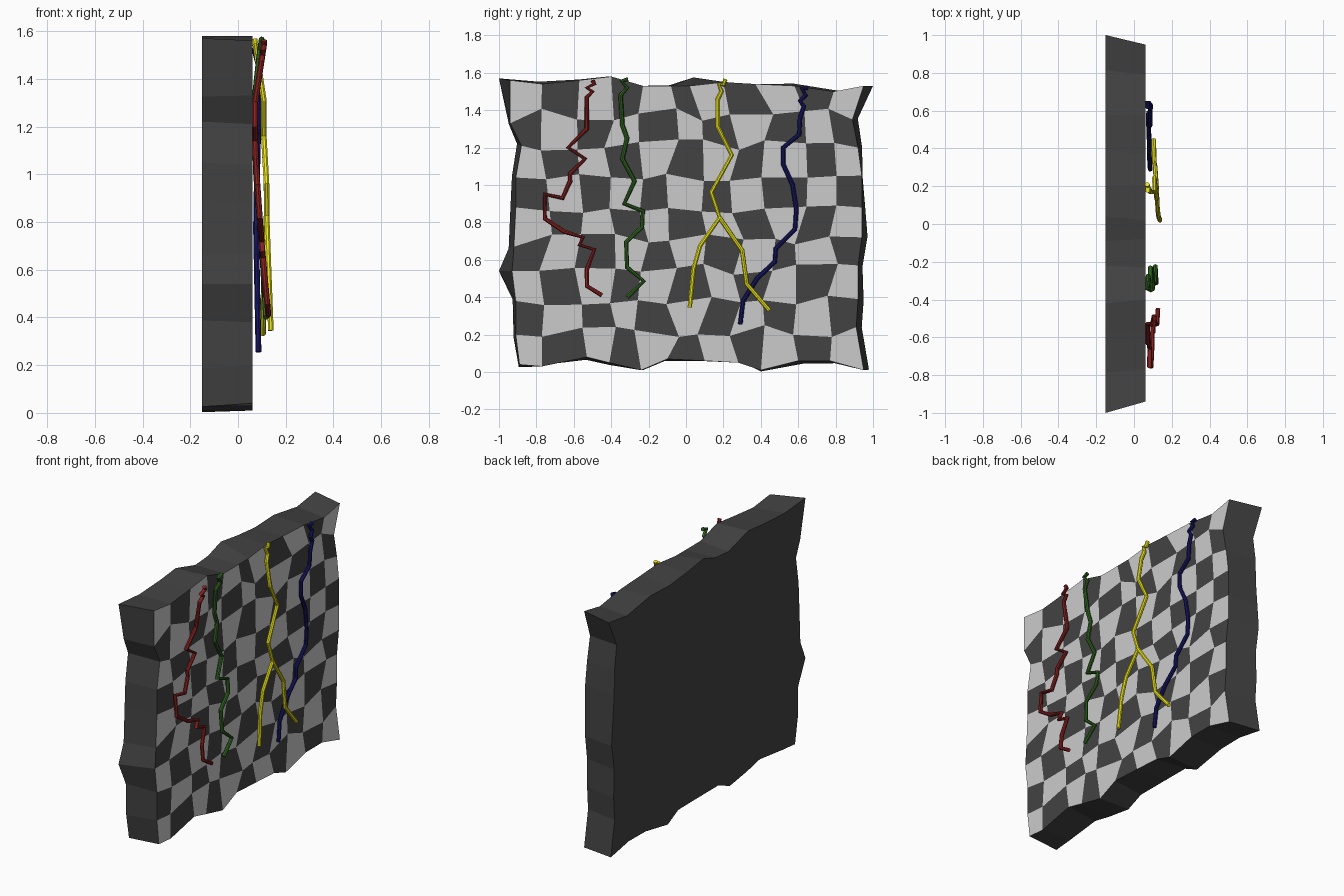
import bpy, bmesh, random

if "Cube" in bpy.data.objects:
    bpy.data.objects.remove(bpy.data.objects["Cube"])
random.seed(4)


def material(name, rgb):
    m = bpy.data.materials.new(name)
    m.diffuse_color = (*rgb, 1)
    m.use_nodes = True
    m.node_tree.nodes["Principled BSDF"].inputs["Base Color"].default_value = m.diffuse_color
    return m


# Wall slab: 11 x 9 wobbly checker tiles on the +x face
COLS, ROWS = 11, 9
X_FACE, X_BACK = 0.06, -0.15
bottom = [(-.89, .04), (-.77, .03), (-.53, .08), (-.41, .05), (-.24, .01), (-.10, .07),
          (.10, .06), (.28, .05), (.40, .01), (.60, .06), (.77, .06), (.95, .01)]
top = [(-.94, 1.56), (-.77, 1.54), (-.57, 1.56), (-.40, 1.58), (-.23, 1.53), (-.08, 1.53),
       (.02, 1.53), (.20, 1.55), (.37, 1.54), (.58, 1.53), (.79, 1.50), (.95, 1.53)]
left = [(-.91, .20), (-.91, .38), (-.93, .54), (-.92, .67),
        (-.91, .88), (-.91, 1.04), (-.88, 1.21), (-.94, 1.33)]
right = [(.91, .24), (.92, .39), (.92, .57), (.94, .72),
         (.94, .88), (.94, 1.05), (.92, 1.20), (.89, 1.35)]


def grid_point(c, r):
    if r == 0:
        return bottom[c]
    if r == ROWS:
        return top[c]
    if c == 0:
        return left[r - 1]
    if c == COLS:
        return right[r - 1]
    return (-.92 + .17 * c + random.uniform(-.04, .04),
            .05 + .166 * r + random.uniform(-.035, .035))


bm = bmesh.new()
v = {}
for c in range(COLS + 1):
    for r in range(ROWS + 1):
        y, z = grid_point(c, r)
        v[c, r] = bm.verts.new((X_FACE, y, z))
for c in range(COLS):
    for r in range(ROWS):
        f = bm.faces.new((v[c, r], v[c + 1, r], v[c + 1, r + 1], v[c, r + 1]))
        f.material_index = (c + r) % 2

# Slab sides and flat back, following the tile border
rim = ([v[c, 0] for c in range(COLS)] + [v[COLS, r] for r in range(ROWS)]
       + [v[c, ROWS] for c in range(COLS, 0, -1)] + [v[0, r] for r in range(ROWS, 0, -1)])
back = []
for p in rim:
    y = p.co.y * 1.02 + random.uniform(-.015, .015)
    z = .79 + (p.co.z - .79) * 1.005 + random.uniform(-.012, .012)
    back.append(bm.verts.new((X_BACK, max(-.98, min(.98, y)), max(.003, min(1.58, z)))))
# Known far corners of the back outline
for corner, y, z in ((v[0, 3], -1, .54), (v[0, ROWS], -1, 1.57),
                     (v[COLS, ROWS], 1, 1.53), (v[6, ROWS], .04, 1.575)):
    back[rim.index(corner)].co = (X_BACK, y, z)
for i in range(len(rim)):
    k = (i + 1) % len(rim)
    bm.faces.new((rim[k], rim[i], back[i], back[k])).material_index = 1
bm.faces.new(back[::-1]).material_index = 1
bmesh.ops.recalc_face_normals(bm, faces=bm.faces)
mesh = bpy.data.meshes.new("checker_wall")
bm.to_mesh(mesh)
bm.free()
wall = bpy.data.objects.new("checker_wall", mesh)
bpy.context.collection.objects.link(wall)
mesh.materials.append(material("light_tile", (.8, .8, .8)))
mesh.materials.append(material("dark_tile", (.055, .055, .055)))


# Hanging cords: (y, z) paths; depth is a profile of (z, x) from top down
def depth_at(profile, z):
    if z >= profile[0][0]:
        return profile[0][1]
    for (z1, x1), (z0, x0) in zip(profile, profile[1:]):
        if z >= z0:
            return x0 + (x1 - x0) * (z - z0) / (z1 - z0)
    return profile[-1][1]


def cord(name, mat, path, profile):
    cu = bpy.data.curves.new(name, 'CURVE')
    cu.dimensions = '3D'
    cu.bevel_depth = .0125
    cu.bevel_resolution = 2
    cu.use_fill_caps = True
    sp = cu.splines.new('POLY')
    sp.points.add(len(path) - 1)
    for p, (y, z) in zip(sp.points, path):
        p.co = (depth_at(profile, z), y, z, 1)
    sp.use_smooth = False
    cu.materials.append(mat)
    bpy.context.collection.objects.link(bpy.data.objects.new(name, cu))


cord("red_cord", material("red", (.25, .015, .015)),
     [(-.50, 1.56), (-.49, 1.54), (-.53, 1.52), (-.50, 1.50), (-.53, 1.47), (-.53, 1.30),
      (-.63, 1.20), (-.54, 1.14), (-.62, 1.06), (-.62, 1.02), (-.66, .93), (-.755, .95),
      (-.755, .82), (-.65, .75), (-.55, .72), (-.57, .68), (-.49, .655), (-.53, .55),
      (-.53, .46), (-.45, .41)],
     [(1.55, .11), (1.3, .072), (1.1, .072), (.9, .085), (.7, .10), (.4, .128)])

cord("green_cord", material("green", (.03, .13, .015)),
     [(-.31, 1.565), (-.345, 1.555), (-.315, 1.52), (-.35, 1.48), (-.34, 1.32), (-.315, 1.25),
      (-.34, 1.14), (-.275, 1.02), (-.33, .90), (-.23, .86), (-.235, .775), (-.32, .695),
      (-.315, .56), (-.225, .485), (-.315, .40)],
     [(1.57, .10), (1.35, .07), (1.0, .075), (.7, .10), (.4, .118)])

yellow = material("yellow", (.85, .8, .01))
cord("yellow_cord", yellow,
     [(.21, 1.565), (.20, 1.535), (.175, 1.54), (.19, 1.50), (.17, 1.46), (.17, 1.31),
      (.245, 1.16), (.135, .96), (.18, .825), (.075, .675), (.04, .55), (.02, .345)],
     [(1.56, .07), (1.3, .11), (1.15, .108), (.95, .12), (.82, .12), (.55, .13), (.34, .138)])
cord("yellow_cord_branch", yellow,
     [(.18, .825), (.30, .65), (.325, .47), (.445, .33)],
     [(.825, .12), (.65, .112), (.33, .104)])

cord("blue_cord", material("blue", (.008, .008, .13)),
     [(.65, 1.52), (.62, 1.515), (.64, 1.48), (.61, 1.45), (.63, 1.42), (.61, 1.36),
      (.605, 1.27), (.52, 1.20), (.52, 1.11), (.57, 1.0), (.59, .87), (.583, .765),
      (.48, .66), (.475, .59), (.38, .50), (.305, .38), (.29, .255)],
     [(1.53, .068), (1.45, .088), (1.2, .085), (.8, .075), (.25, .086)])
